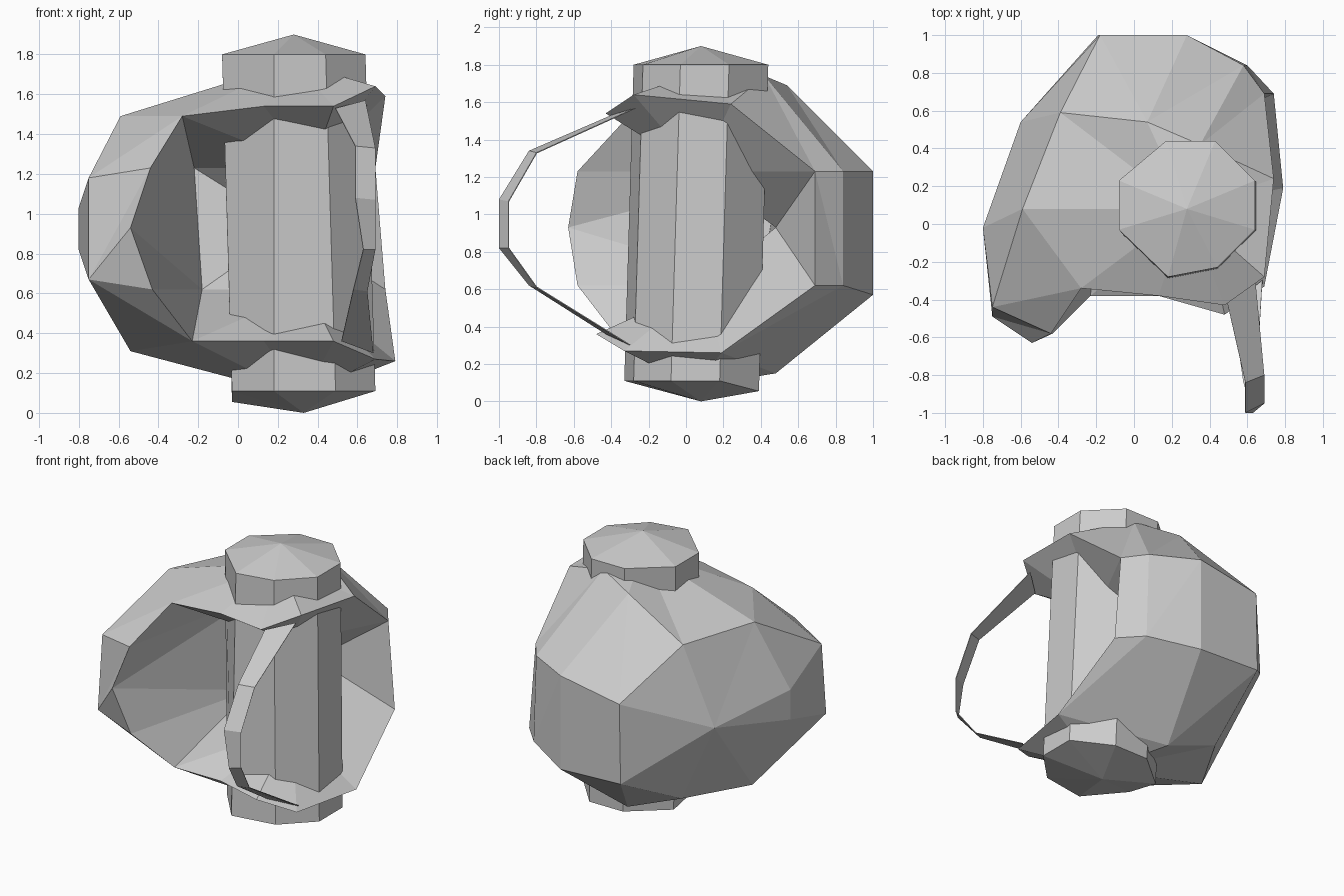
import bpy
import bmesh
from mathutils import Vector

if "Cube" in bpy.data.objects:
    bpy.data.objects.remove(bpy.data.objects["Cube"], do_unlink=True)

# One plain grey for everything
grey = bpy.data.materials.new("plain_grey")
grey.use_nodes = True
grey.diffuse_color = (0.6, 0.6, 0.6, 1)
grey.node_tree.nodes["Principled BSDF"].inputs["Base Color"].default_value = grey.diffuse_color


def make_object(name, polygons):
    """Weld loose polygons into one flat shaded object."""
    bm = bmesh.new()
    for polygon in polygons:
        corners = [Vector(point) for point in polygon]
        bm.faces.new([bm.verts.new(corner) for corner in corners])
    bmesh.ops.remove_doubles(bm, verts=bm.verts, dist=0.0005)
    bmesh.ops.recalc_face_normals(bm, faces=bm.faces)
    mesh = bpy.data.meshes.new(name)
    bm.to_mesh(mesh)
    bm.free()
    mesh.materials.append(grey)
    obj = bpy.data.objects.new(name, mesh)
    bpy.context.collection.objects.link(obj)
    return obj


def fan(centre, points):
    """Triangles from one centre point to each step along a path."""
    return [(centre, start, end) for start, end in zip(points, points[1:])]


def bridge(upper, lower):
    """Triangles between two paths, always taking the shorter diagonal."""
    faces, i, j = [], 0, 0

    def gap(a, b):
        if a >= len(upper) or b >= len(lower):
            return float("inf")
        return (Vector(upper[a]) - Vector(lower[b])).length

    while i < len(upper) - 1 or j < len(lower) - 1:
        if gap(i + 1, j) < gap(i, j + 1):
            face = (upper[i], upper[i + 1], lower[j])
            i += 1
        else:
            face = (upper[i], lower[j + 1], lower[j])
            j += 1
        if len(set(face)) == len(face):
            faces.append(face)
    return faces


# Rim of the shell opening: top lip, left edge, bottom lip, right edge
top_lip = [(.74, .24, 1.59), (.69, -.28, 1.64), (.48, -.43, 1.54), (.13, -.38, 1.54), (-.28, -.34, 1.49)]
left_edge = [(-.44, -.58, 1.23), (-.54, -.63, .93), (-.43, -.58, .62)]
bottom_lip = [(-.23, -.38, .36), (.13, -.38, .36), (.48, -.48, .36), (.69, -.33, .27), (.79, .19, .26)]
right_low, right_high = (.74, .69, .62), (.69, .69, 1.23)

# Outer rows running from the right edge round the back to the left edge
side_point = (-.6, .54, .92)
shoulder = [top_lip[0], (.35, .42, 1.74), (.07, .54, 1.69), (-.39, .59, 1.47), (-.59, .08, 1.49), top_lip[-1]]
upper_row = [right_high, (.58, .84, 1.23), (.28, 1, 1.23), (-.18, 1, 1.15), side_point,
             (-.8, -.02, 1.03), (-.75, -.44, 1.18), left_edge[0]]
lower_row = [right_low, (.6, .84, .62), (.28, 1, .57), (-.19, 1, .59), side_point,
             (-.8, -.02, .82), (-.75, -.49, .67), left_edge[-1]]
base = [bottom_lip[-1], (.12, .48, .15), (-.29, .46, .31), (-.54, .03, .31), bottom_lip[0]]

# Shell outer skin
shell = fan((.28, .08, 1.76), shoulder + top_lip[::-1][1:])
shell += bridge(shoulder, upper_row)
shell += bridge(upper_row + [left_edge[1]], lower_row)
shell += bridge(lower_row, base)
shell += fan((.33, .05, .08), base + bottom_lip[1:])

# Hollow: ceiling and floor pinch together behind the column
ceiling, floor = (.37, .07, 1.23), (.35, .1, .62)
left_top, left_low = (-.22, .5, 1.23), (-.18, .4, .62)
shell += fan(ceiling, [right_high] + top_lip + [left_top])
shell += fan(left_top, top_lip[-1:] + left_edge[:2] + [left_low])
shell += fan(left_low, left_edge[1:] + bottom_lip[:1])
shell += fan(floor, [left_low] + bottom_lip + [right_low])
shell += fan((.26, .48, .93), [ceiling, left_top, left_low, floor, right_low, right_high, ceiling])
make_object("hollow_shell", shell)

# Leaning eight-sided column with a shallow point at each end
outline = [(.64, .23), (.43, .44), (.17, .44), (-.08, .23), (-.08, -.03), (.18, -.28), (.44, -.23), (.64, -.03)]
top_ring = [(x, y, 1.8) for x, y in outline]
bottom_ring = [(x + (0 if y < -.25 else .05), y - .05, .055 if y > .1 and x < .6 else .11) for x, y in outline]
column = fan((.28, .08, 1.9), top_ring + top_ring[:1])
column += fan((.33, .08, 0), bottom_ring + bottom_ring[:1])
for k in range(len(outline)):
    column.append((top_ring[k - 1], top_ring[k], bottom_ring[k], bottom_ring[k - 1]))
make_object("column", column)

# Thin strap handle bowed out in front of the opening
strap_left = [(.49, -.4, 1.53), (.59, -.84, 1.34), (.59, -1, 1.08), (.63, -1, .82), (.58, -.84, .62), (.52, -.43, .36)]
strap_right = [(.64, -.27, 1.57), (.69, -.8, 1.33), (.69, -.95, 1.07), (.69, -.95, .82), (.65, -.8, .61), (.68, -.3, .3)]
strap = [(strap_left[k], strap_right[k], strap_right[k + 1], strap_left[k + 1])
         for k in range(len(strap_left) - 1)]
handle = make_object("strap_handle", strap)
thickness = handle.modifiers.new("thickness", "SOLIDIFY")
thickness.thickness = 0.005
